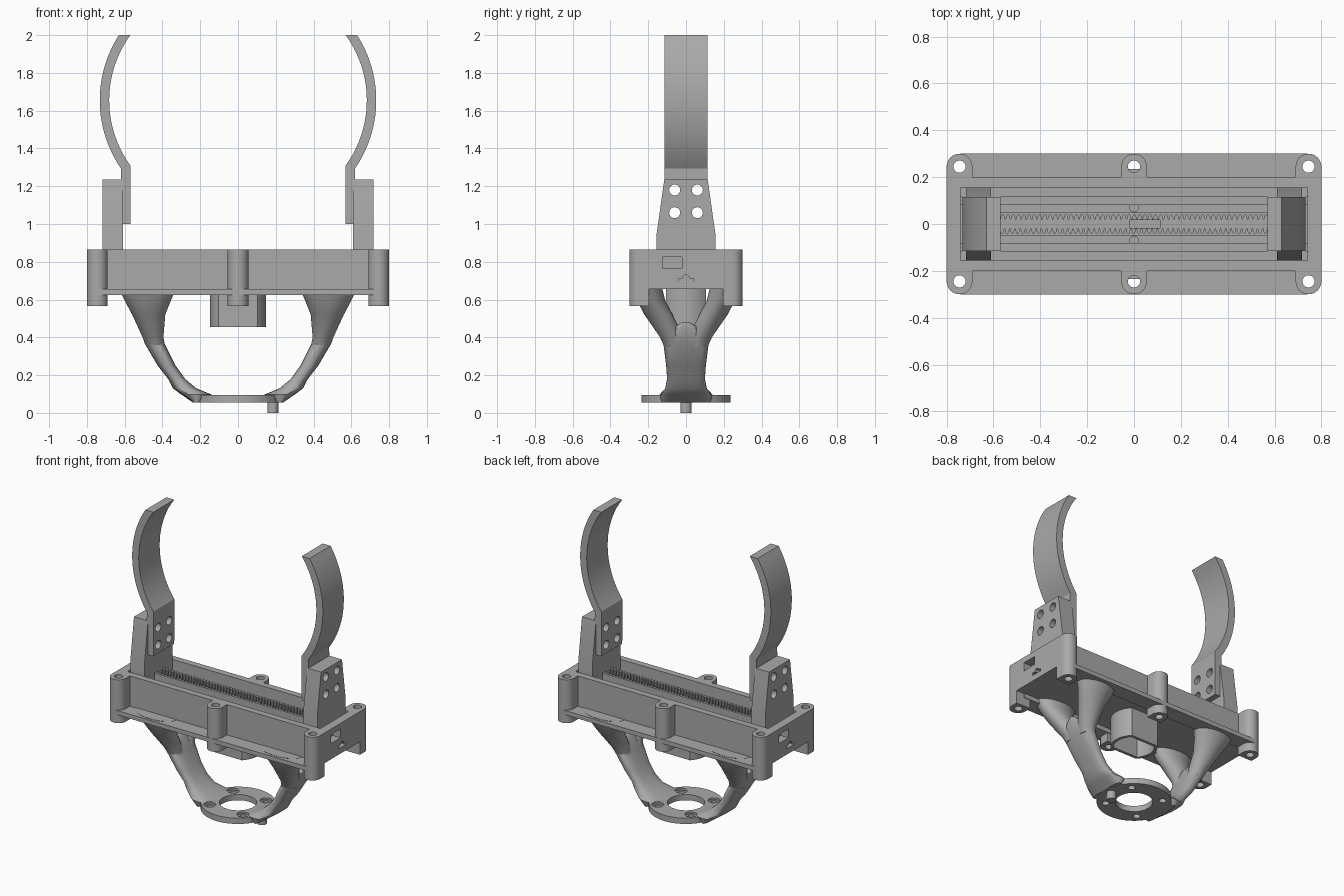
import bpy, bmesh
from math import sin, cos, pi, sqrt, asin, radians
from mathutils import Matrix

old = bpy.data.objects.get("Cube")
if old:
    bpy.data.objects.remove(old, do_unlink=True)

grey = bpy.data.materials.new("plain grey")
grey.use_nodes = True
GREY = (0.4, 0.4, 0.4, 1)
grey.diffuse_color = GREY
grey.node_tree.nodes["Principled BSDF"].inputs["Base Color"].default_value = GREY


def finish(name, bm):
    """Turn a bmesh into a grey object with sharp edges kept."""
    bmesh.ops.recalc_face_normals(bm, faces=bm.faces)
    mesh = bpy.data.meshes.new(name)
    bm.to_mesh(mesh)
    bm.free()
    mesh.materials.append(grey)
    ob = bpy.data.objects.new(name, mesh)
    bpy.context.collection.objects.link(ob)
    return ob


def loft(name, rings):
    """Skin closed rings of equal point count and cap both ends."""
    bm = bmesh.new()
    loops = [[bm.verts.new(p) for p in ring] for ring in rings]
    n = len(loops[0])
    for a, b in zip(loops, loops[1:]):
        for i in range(n):
            j = (i + 1) % n
            bm.faces.new((a[i], a[j], b[j], b[i]))
    bm.faces.new(loops[0])
    bm.faces.new(loops[-1])
    return finish(name, bm)


def prism(name, pts, lo, hi, axis="z"):
    """Extrude a flat outline along an axis."""
    place = {"x": lambda u, v, w: (w, u, v),
             "y": lambda u, v, w: (u, w, v),
             "z": lambda u, v, w: (u, v, w)}[axis]
    return loft(name, [[place(u, v, w) for u, v in pts] for w in (lo, hi)])


def box(name, x0, x1, y0, y1, z0, z1):
    return prism(name, [(x0, y0), (x1, y0), (x1, y1), (x0, y1)], z0, z1)


def disc(u, v, r, n=32):
    return [(u + r * cos(2 * pi * i / n), v + r * sin(2 * pi * i / n)) for i in range(n)]


def flat_disc(r, half, n=12):
    """Circle outline cut flat on two sides."""
    a = asin(half / r)
    arc = [-a + 2 * a * i / n for i in range(n + 1)]
    return [(r * cos(t + k), r * sin(t + k)) for k in (0, pi) for t in arc]


def cut(ob, *cutters):
    """Subtract the cutters from the object, then discard them."""
    bpy.context.view_layer.objects.active = ob
    for c in cutters:
        mod = ob.modifiers.new("cut", "BOOLEAN")
        mod.operation, mod.solver, mod.object = "DIFFERENCE", "EXACT", c
        bpy.ops.object.modifier_apply(modifier=mod.name)
        bpy.data.objects.remove(c, do_unlink=True)


def turn(ob, s):
    """Half turn about the vertical axis for the opposite side."""
    if s < 0:
        ob.data.transform(Matrix.Rotation(pi, 4, "Z"))
    return ob


SIDES = (("left", 1), ("right", -1))

# Open channel housing with end windows and floor openings
body = box("housing", -0.8, 0.8, -0.2, 0.2, 0.655, 0.865)
cut(body, box("cutter", -0.74, 0.74, -0.155, 0.155, 0.69, 0.9),
    box("cutter", -0.02, 0.11, -0.017, 0.017, 0.6, 0.7),
    *[prism("cutter", disc(0, y, 0.018), 0.6, 0.7) for y in (-0.07, 0.07)])
for _, s in SIDES:
    cut(body, turn(box("cutter", 0.7, 0.85, -0.125, -0.02, 0.765, 0.825), s),
        turn(box("cutter", 0.7, 0.85, -0.04, 0.04, 0.695, 0.712), s),
        turn(prism("cutter", disc(0, 0.712, 0.018), 0.7, 0.85, "x"), s))

# Side flanges and stepped guide strips, screw bosses
for side, s in SIDES:
    turn(box(side + "_flange", -0.74, 0.74, 0.19, 0.3, 0.625, 0.655), s)
    turn(box(side + "_outer_guide", -0.74, 0.74, 0.115, 0.155, 0.69, 0.73), s)
    guide = turn(box(side + "_inner_guide", -0.74, 0.74, 0.082, 0.115, 0.69, 0.71), s)
    for i, x in enumerate((-0.745, 0, 0.745)):
        r = 0.055
        outline = [(x + r, 0.195)] + [(x + r * cos(pi * k / 16), 0.245 + r * sin(pi * k / 16))
                                      for k in range(17)] + [(x - r, 0.195)]
        boss = prism(f"{side}_boss_{i + 1}", outline, 0.565, 0.865)
        cut(boss, prism("cutter", disc(x, 0.245, 0.026), 0.5, 0.9))
        turn(boss, s)
        flange = bpy.data.objects[side + "_flange"]
        cut(flange, turn(prism("cutter", disc(x, 0.245, 0.026), 0.5, 0.9), s))

# Toothed racks
teeth, pitch = 54, 0.0225
start = -teeth * pitch / 2
for side, s in SIDES:
    pts = [(-start, 0.05), (start, 0.05)]
    for i in range(teeth):
        x = start + i * pitch
        pts += [(x + pitch * f, y) for f, y in ((0, 0.038), (0.25, 0.038), (0.45, 0.02), (0.7, 0.02), (0.9, 0.038))]
    pts.append((-start, 0.038))
    turn(prism(side + "_rack", pts, 0.7, 0.85), s)

# Motor sleeve under the floor
sleeve = prism("motor_sleeve", flat_disc(0.148, 0.105), 0.455, 0.66)
cut(sleeve, prism("cutter", flat_disc(0.128, 0.085), 0.4, 0.655))

# Sliding jaw blocks and curved fingers
HOLES = [(y, z) for y in (-0.06, 0.06) for z in (1.06, 1.18)]
for side, s in SIDES:
    block = prism(side + "_jaw_block", [(-0.155, 0.7), (0.155, 0.7), (0.155, 0.95), (0.115, 1.235),
                                        (-0.115, 1.235), (-0.155, 0.95)], 0.61, 0.718, "x")
    cx, cz = 0.095, 1.655

    def arc(r, z0, z1, n=20):
        a0, a1 = asin((z0 - cz) / r), asin((z1 - cz) / r)
        return [(cx + r * cos(a0 + (a1 - a0) * i / n), cz + r * sin(a0 + (a1 - a0) * i / n))
                for i in range(n + 1)]
    profile = [(0.57, 1.0), (0.622, 1.0)] + arc(0.637, 1.294, 2) + arc(0.587, 2, 1.31)
    finger = prism(side + "_finger", profile, -0.115, 0.115, "y")
    for ob in (block, finger):
        cut(ob, *[prism("cutter", disc(y, z, 0.029, 24), 0.5, 0.8, "x") for y, z in HOLES])
        turn(ob, s)

# Mounting ring with counterbored screw holes and locating pin
BOLTS = [(sx * 0.127, sy * 0.127) for sx in (1, -1) for sy in (1, -1)]


def drill(ob):
    cut(ob, *[prism("cutter", disc(x, y, 0.023, 20), 0, 0.1) for x, y in BOLTS],
        *[prism("cutter", disc(x, y, 0.038, 24), 0.082, 0.2) for x, y in BOLTS])


ring = prism("mounting_ring", disc(0, 0, 0.235, 64), 0.055, 0.095)
cut(ring, prism("cutter", disc(0, 0, 0.118, 48), 0, 0.2))
drill(ring)
prism("locating_pin", disc(0.185, 0, 0.03, 24), 0, 0.06)


def oval(x0, x1, y, ry, z, power, n=32):
    """Rounded section between two x limits."""
    def f(t):
        return abs(t) ** power * (1 if t > 0 else -1)
    return [((x0 + x1) / 2 + (x1 - x0) / 2 * f(cos(2 * pi * i / n)),
             y + ry * f(sin(2 * pi * i / n)), z) for i in range(n)]


# Forked legs: a trunk rising from the ring, splitting into two flared branches
TRUNK = [(0.2, 0.24, 0.13, 0.056), (0.14, 0.30, 0.14, 0.097), (0.22, 0.345, 0.11, 0.13),
         (0.28, 0.37, 0.1, 0.18), (0.33, 0.425, 0.105, 0.25), (0.39, 0.495, 0.12, 0.37),
         (0.42, 0.52, 0.07, 0.45), (0.45, 0.52, 0.02, 0.48)]
BRANCH = [(0.385, 0.485, 0.06, 0.055, 0.35), (0.395, 0.505, 0.075, 0.062, 0.4), (0.385, 0.56, 0.145, 0.075, 0.52),
          (0.355, 0.6, 0.185, 0.075, 0.595), (0.33, 0.63, 0.205, 0.08, 0.657)]
for side, s in SIDES:
    trunk = loft(side + "_leg", [oval(a, b, 0, ry, z, 0.7) for a, b, ry, z in TRUNK])
    drill(trunk)
    turn(trunk, s)
    for end, e in (("front", -1), ("back", 1)):
        branch = loft(f"{side}_{end}_branch", [oval(a, b, y * e, ry, z, 1) for a, b, y, ry, z in BRANCH])
        turn(branch, s)

# Smooth curved surfaces, keep hard edges
for ob in bpy.context.collection.objects:
    ob.select_set(ob.type == "MESH" and ob.data.materials[:1] == [grey])
bpy.context.view_layer.objects.active = body
bpy.ops.object.shade_smooth_by_angle(angle=radians(30))
